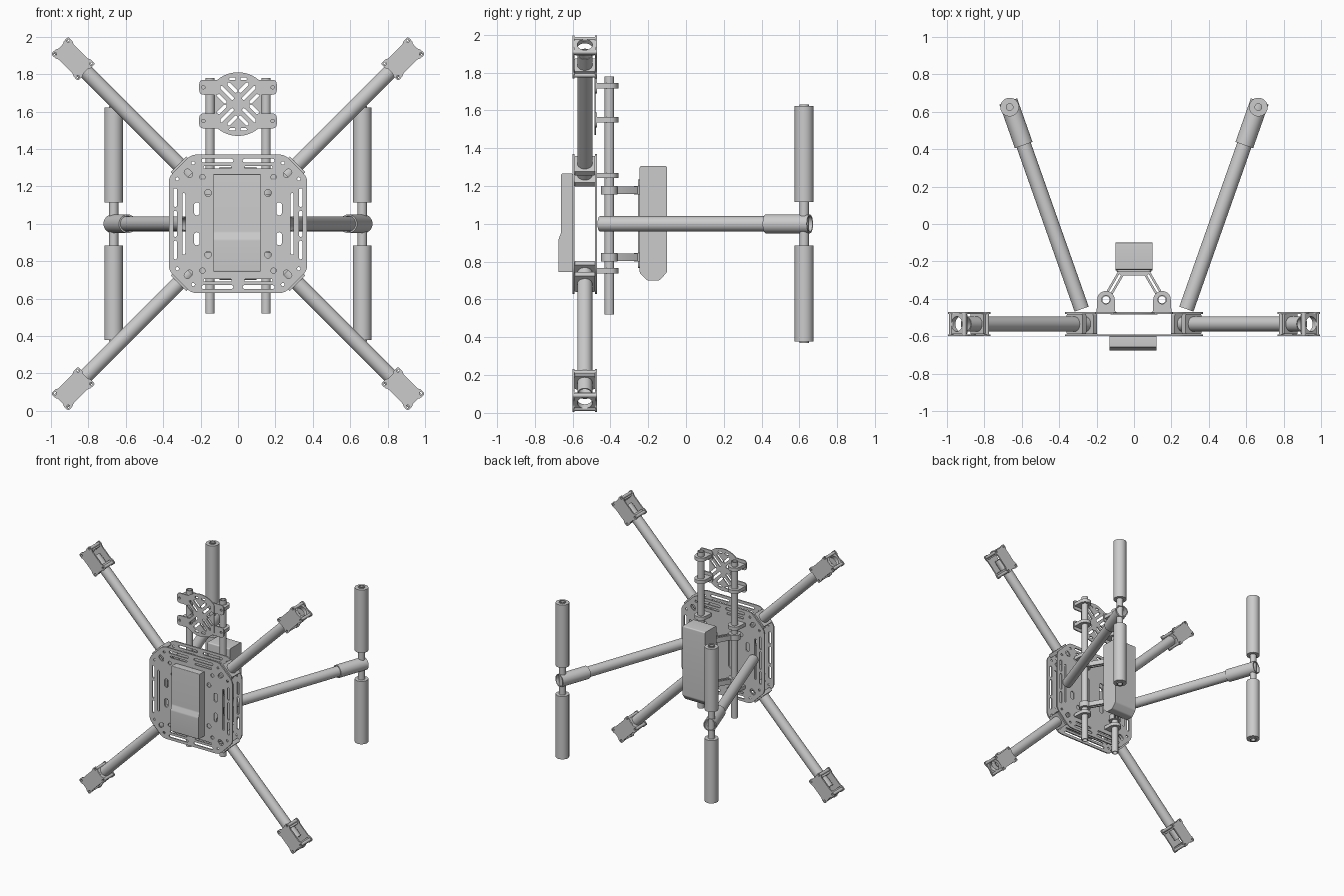
import bpy, bmesh
from math import sin, cos, pi, tau
from mathutils import Matrix, Vector

cube = bpy.data.objects.get("Cube")
if cube:
    bpy.data.objects.remove(cube, do_unlink=True)

X, Y, Z = Vector((1, 0, 0)), Vector((0, 1, 0)), Vector((0, 0, 1))
MID = 1.0          # height of the hub centre
DECK = -0.535      # depth of the arm plane
SIDES = {"left": 1, "right": -1}
ENDS = {"upper": 1, "lower": -1}
QUADS = [(a, b) for a in (1, -1) for b in (1, -1)]


# ---- outlines -------------------------------------------------------------
def circle(x, y, r, n=28):
    return [(x + r * cos(tau * i / n), y + r * sin(tau * i / n)) for i in range(n)]


def slot(x, y, length, width, angle=0.0, n=8):
    r, h, pts = width / 2, (length - width) / 2, []
    for end in (0, 1):
        cx, cy = x + (h if end == 0 else -h) * cos(angle), y + (h if end == 0 else -h) * sin(angle)
        for i in range(n + 1):
            a = angle - pi / 2 + pi * end + pi * i / n
            pts.append((cx + r * cos(a), cy + r * sin(a)))
    return pts


def rounded(points, d, n=5):
    pts, out = [Vector(p) for p in points], []
    for i, p in enumerate(pts):
        a, b = pts[i - 1] - p, pts[(i + 1) % len(pts)] - p
        a = p + a.normalized() * min(d, a.length * 0.45)
        b = p + b.normalized() * min(d, b.length * 0.45)
        for k in range(n + 1):
            t = k / n
            out.append(tuple(a * (1 - t) ** 2 + p * 2 * t * (1 - t) + b * t * t))
    return out


def four_way(quarter):
    """Repeat a first-quadrant run of points around both axes."""
    flip = quarter[::-1]
    return (quarter + [(-x, y) for x, y in flip]
            + [(-x, -y) for x, y in quarter] + [(x, -y) for x, y in flip])


def rect(w, h, d=0.008):
    return rounded(four_way([(w / 2, h / 2)]), d)


# ---- solids ---------------------------------------------------------------
def frame(origin, x, z):
    x, z = Vector(x).normalized(), Vector(z).normalized()
    m = Matrix((x, z.cross(x), z)).transposed().to_4x4()
    m.translation = origin
    return m


def facing(x, y, z):
    return frame((x, y, z), X, -Y)


def solid(name, loops, depth, matrix):
    """Fill the first outline, leave the others as holes, and extrude."""
    curve = bpy.data.curves.new(name, "CURVE")
    curve.dimensions, curve.fill_mode, curve.extrude = "2D", "BOTH", depth / 2
    for loop in loops:
        spline = curve.splines.new("POLY")
        spline.points.add(len(loop) - 1)
        for point, (x, y) in zip(spline.points, loop):
            point.co = (x, y, 0, 1)
        spline.use_cyclic_u = True
    obj = bpy.data.objects.new(name, curve)
    bpy.context.collection.objects.link(obj)
    obj.matrix_world = matrix
    bpy.ops.object.select_all(action="DESELECT")
    obj.select_set(True)
    bpy.context.view_layer.objects.active = obj
    bpy.ops.object.convert(target="MESH")
    obj = bpy.context.object
    bm = bmesh.new()
    bm.from_mesh(obj.data)
    bmesh.ops.remove_doubles(bm, verts=bm.verts, dist=1e-5)
    bmesh.ops.recalc_face_normals(bm, faces=bm.faces)
    bm.to_mesh(obj.data)
    bm.free()
    bpy.ops.object.shade_smooth_by_angle()
    return obj


def pipe(name, start, end, r, inner):
    start, end = Vector(start), Vector(end)
    axis = end - start
    side = axis.cross(Z) if abs(axis.normalized().z) < 0.9 else X
    return solid(name, [circle(0, 0, r), circle(0, 0, inner)], axis.length,
                 frame((start + end) / 2, side, axis))


# ---- hub plates -----------------------------------------------------------
hub = [rounded(four_way([(0.37, 0.25), (0.25, 0.37)]), 0.03)]
for sx in (1, -1):
    hub += [slot(sx * 0.335, 0, 0.14, 0.02, pi / 2), slot(sx * 0.29, 0, 0.33, 0.016, pi / 2)]
for sx, sz in QUADS:
    hub += [slot(sx * 0.335, sz * 0.14, 0.1, 0.02, pi / 2),
            slot(sx * 0.11, sz * 0.338, 0.17, 0.02),
            slot(sx * 0.11, sz * 0.302, 0.15, 0.014),
            slot(sx * 0.22, sz * 0.08, 0.07, 0.03, pi / 2),
            slot(sx * 0.265, sz * 0.27, 0.05, 0.034, sx * sz * pi / 4),
            circle(sx * 0.16, sz * 0.165, 0.018), circle(sx * 0.19, sz * 0.25, 0.014),
            circle(sx * 0.325, sz * 0.24, 0.009), circle(sx * 0.24, sz * 0.325, 0.009)]
solid("front_plate", hub, 0.01, facing(0, -0.595, MID))
windows = [slot(sx * 0.07, 0, 0.26, 0.04, pi / 2) for sx in (1, -1)]
solid("back_plate", hub + windows, 0.01, facing(0, -0.475, MID))

# ---- arms and motor mounts ------------------------------------------------
A, W = 0.102, 0.065
mount = [rounded(four_way([(A - 0.008, W - 0.045), (A, W - 0.035), (A, W),
                           (A - 0.035, W), (A - 0.045, W - 0.008)]), 0.012)]
mount += [circle(sx * (A - 0.016), sy * (W - 0.016), 0.008, 16) for sx, sy in QUADS]

for end, sz in ENDS.items():
    for side, sx in SIDES.items():
        tag = f"{end}_{side}"
        along = Vector((sx, 0, sz)).normalized()
        across = along.cross(Y)
        centre = Vector((0, DECK, MID))
        pipe(f"{tag}_arm", centre + along * 0.33, centre + along * 1.27, 0.04, 0.034)
        collar = [rect(0.118, 0.108), circle(0, 0, 0.04)]
        for i, dist in enumerate((0.352, 0.435)):
            solid(f"{tag}_hub_clamp_{i + 1}", collar, 0.03,
                  frame(centre + along * dist, across, along))
        collar[0] = rect(0.1, 0.108)
        for part, dist, depth in (("inner", 1.17, 0.035), ("outer", 1.325, 0.03)):
            solid(f"{tag}_mount_{part}_block", collar, depth,
                  frame(centre + along * dist, across, along))
        hub_end = centre + along * 1.247
        for part, dy in (("front", -0.06), ("back", 0.06)):
            solid(f"{tag}_mount_{part}_plate", mount, 0.01, frame(hub_end + Y * dy, along, -Y))
        for i, (a, b) in enumerate(QUADS):
            p = hub_end + along * a * (A - 0.016) + across * b * (W - 0.016)
            pipe(f"{tag}_mount_spacer_{i + 1}", p - Y * 0.055, p + Y * 0.055, 0.012, 0.008)

# ---- landing gear ---------------------------------------------------------
for side, s in SIDES.items():
    root, foot = Vector((s * 0.28, -0.455, MID)), Vector((s * 0.672, 0.655, MID))
    pipe(f"{side}_leg", root, root.lerp(foot, 0.93), 0.04, 0.034)
    pipe(f"{side}_leg_sleeve", root.lerp(foot, 0.79), foot, 0.05, 0.042)
    x, y = s * 0.665, 0.625
    pipe(f"{side}_skid", (x, y, MID - 0.63), (x, y, MID + 0.63), 0.025, 0.018)
    for end, e in ENDS.items():
        pipe(f"{side}_{end}_skid_foam", (x, y, MID + e * 0.115), (x, y, MID + e * 0.622),
             0.05, 0.025)

# ---- rails, clamps and rear struts ----------------------------------------
ring = [(0.05, -0.065)] + [(0.047 * cos(pi * i / 16), 0.047 * sin(pi * i / 16))
                           for i in range(17)] + [(-0.05, -0.065)]
RAIL_Y = -0.405
for side, s in SIDES.items():
    x = s * 0.15
    pipe(f"{side}_rail", (x, RAIL_Y, 0.52), (x, RAIL_Y, 1.78), 0.025, 0.019)
    for i, z in enumerate((0.752, 1.255, 1.55, 1.73)):
        solid(f"{side}_rail_clamp_{i + 1}", [ring, circle(0, 0, 0.025)], 0.028,
              Matrix.Translation((x, RAIL_Y, z)))
    for end, z in (("upper", 1.73), ("lower", 1.55)):
        solid(f"{side}_{end}_panel_foot",
              [rect(0.115, 0.08, 0.025), circle(0.035, 0, 0.009), circle(-0.035, 0, 0.009)],
              0.01, facing(x, -0.475, z))
    for end, z in (("upper", 1.177), ("lower", 0.823)):
        solid(f"{side}_{end}_strut_ring", [circle(0, 0, 0.044), circle(0, 0, 0.025)], 0.045,
              Matrix.Translation((x, RAIL_Y, z)))
        p, q = Vector((s * 0.135, -0.375)), Vector((s * 0.065, -0.255))
        c, d = (p + q) / 2, q - p
        lean = Vector((1, 0)).angle_signed(d) * -1
        solid(f"{side}_{end}_strut",
              [slot(0, 0, d.length + 0.03, 0.036), slot(0, 0, d.length - 0.02, 0.012)], 0.04,
              Matrix.Translation((c.x, c.y, z)) @ Matrix.Rotation(lean, 4, "Z"))

for end, z in (("upper", 1.177), ("lower", 0.823)):
    solid(f"{end}_strut_bridge",
          [[(-0.07, -0.275), (0.07, -0.275), (0.1, -0.245), (-0.1, -0.245)]], 0.045,
          Matrix.Translation((0, 0, z)))

# ---- slotted panel above the hub ------------------------------------------
panel = [[(max(-0.125, min(0.125, x)), y) for x, y in circle(0, 0, 0.17, 64)]]
for sx, sz in QUADS:
    a = sx * sz * pi / 4
    panel += [slot(sx * 0.06, sz * 0.06, 0.1, 0.018, a),
              slot(sx * 0.03, sz * 0.088, 0.07, 0.018, a),
              slot(sx * 0.088, sz * 0.03, 0.07, 0.018, a),
              slot(sx * 0.03, sz * 0.135, 0.035, 0.014, 0)]
solid("slotted_panel", panel, 0.008, facing(0, -0.479, 1.64))

# ---- battery, its tray and the front housing ------------------------------
solid("battery_tray", [rect(0.18, 0.47, 0.02)], 0.012, facing(0, -0.249, MID))
battery = rounded([(-0.245, 0.74), (-0.205, 0.70), (-0.14, 0.70), (-0.1, 0.745),
                   (-0.1, 1.305), (-0.245, 1.305)], 0.01)
solid("battery", [battery], 0.2, frame((0, 0, 0), Y, X))
housing = [(-0.6, 0.745), (-0.675, 0.745), (-0.675, 0.915), (-0.66, 0.955),
           (-0.66, 1.265), (-0.6, 1.265)]
solid("front_housing", [rounded(housing, 0.006)], 0.25, frame((-0.005, 0, 0), Y, X))
